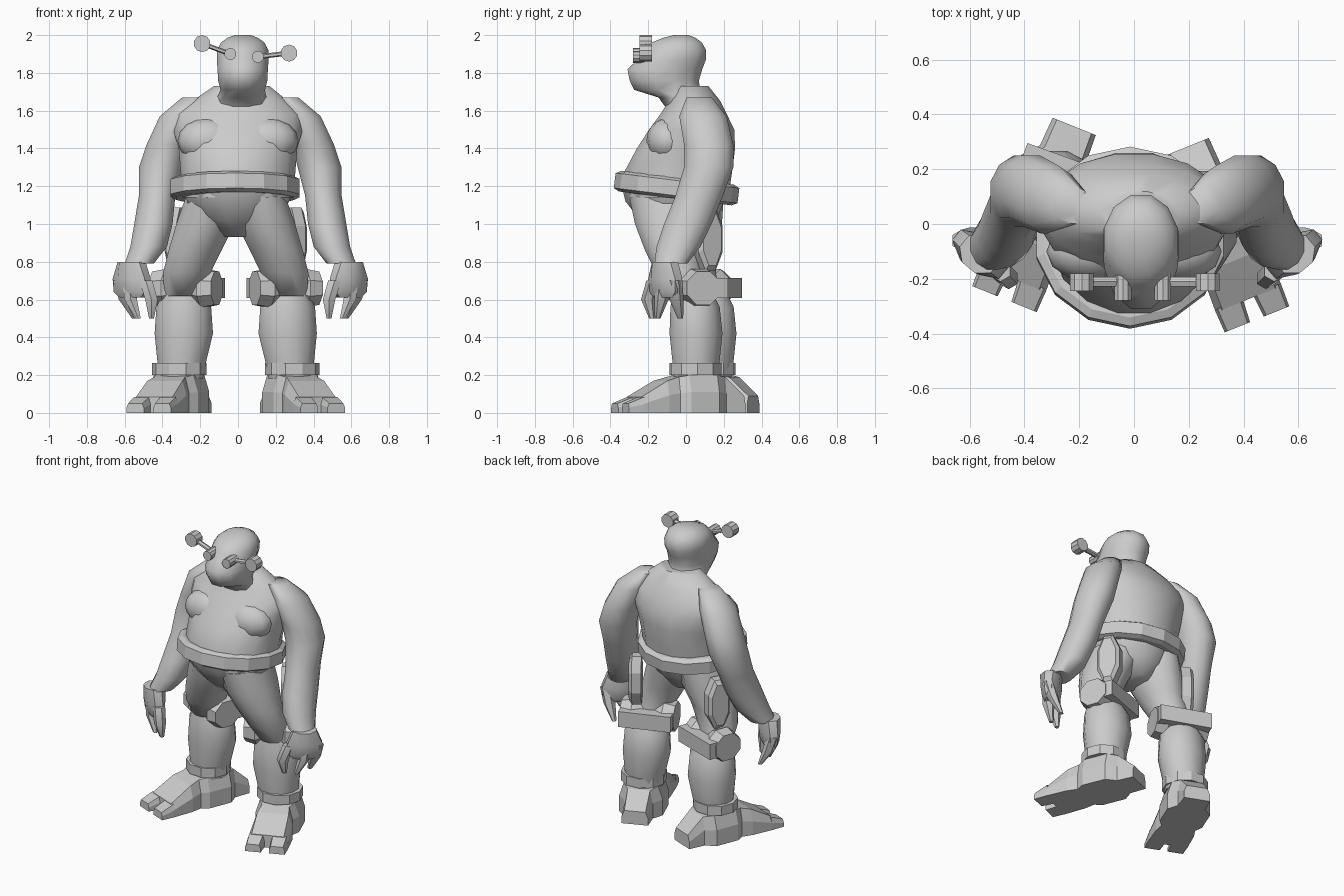
import bpy, bmesh, math
from mathutils import Vector

cube = bpy.data.objects.get("Cube")
if cube:
    bpy.data.objects.remove(cube, do_unlink=True)

GREY = (0.6, 0.6, 0.6, 1)
clay = bpy.data.materials.new("clay_grey")
clay.use_nodes = True
clay.diffuse_color = GREY
clay.node_tree.nodes["Principled BSDF"].inputs["Base Color"].default_value = GREY


def finish(name, bm, place, turn, smooth):
    """Turn a bmesh into an object, keeping edges above the smooth angle sharp."""
    bmesh.ops.recalc_face_normals(bm, faces=bm.faces)
    for f in bm.faces:
        f.smooth = smooth > 0
    for e in bm.edges:
        e.smooth = e.calc_face_angle(math.pi) < math.radians(smooth)
    mesh = bpy.data.meshes.new(name)
    bm.to_mesh(mesh)
    bm.free()
    mesh.materials.append(clay)
    obj = bpy.data.objects.new(name, mesh)
    obj.location = place
    obj.rotation_euler.z = math.radians(turn)
    bpy.context.collection.objects.link(obj)
    return obj


def skin(name, loops, place=(0, 0, 0), turn=0, smooth=0):
    """Bridge equal loops of points and cap both ends."""
    bm = bmesh.new()
    rows = [[bm.verts.new(p) for p in loop] for loop in loops]
    n = len(rows[0])
    for a, b in zip(rows, rows[1:]):
        for i in range(n):
            j = (i + 1) % n
            bm.faces.new((a[i], a[j], b[j], b[i]))
    bm.faces.new(rows[0])
    bm.faces.new(rows[-1])
    return finish(name, bm, place, turn, smooth)


def loft(name, rings, sides=12, axis="z", smooth=0, **kw):
    """Each ring is x, y, z and two radii across the axis."""
    u, v = {"x": (1, 2), "y": (0, 2), "z": (0, 1)}[axis]
    loops = []
    for x, y, z, ru, rv in rings:
        loop = []
        for i in range(sides):
            a = math.tau * (i + 0.5) / sides
            p = Vector((x, y, z))
            p[u] += ru * math.cos(a)
            p[v] += rv * math.sin(a)
            loop.append(p)
        loops.append(loop)
    return skin(name, loops, smooth=smooth, **kw)


def wedge(name, stations, **kw):
    """Foot block: each station is x, y, half width and height."""
    return skin(name, [[(x - w, y, 0), (x + w, y, 0), (x + w, y, h * 0.55), (x + w * 0.8, y, h),
                        (x - w * 0.8, y, h), (x - w, y, h * 0.55)] for x, y, w, h in stations], **kw)


def ball(name, centre, size, smooth=60):
    bm = bmesh.new()
    bmesh.ops.create_uvsphere(bm, u_segments=12, v_segments=8, radius=1)
    bmesh.ops.scale(bm, vec=size, verts=bm.verts)
    return finish(name, bm, centre, 0, smooth)


def side_rings(s, dx, dy, rings):
    return [(s * x + dx, y + dy, z, a, b) for x, y, z, a, b in rings]


# Torso and pelvis
loft("torso", [
    (0, -0.05, 1.14, 0.3, 0.28), (0, -0.04, 1.28, 0.31, 0.29), (0, 0.0, 1.4, 0.32, 0.265),
    (0, 0.03, 1.5, 0.35, 0.23), (0, 0.04, 1.58, 0.35, 0.18), (0.01, 0.045, 1.65, 0.26, 0.14),
    (0.02, 0.03, 1.73, 0.15, 0.09)], sides=16, smooth=50)
loft("pelvis", [
    (0, -0.03, 0.93, 0.08, 0.13), (0, -0.04, 1.02, 0.22, 0.21),
    (0, -0.06, 1.12, 0.28, 0.27), (0, -0.06, 1.2, 0.3, 0.29)], smooth=60)

# Tilted belt
belt = loft("belt", [
    (0, 0, -0.055, 0.32, 0.3), (0, 0, -0.04, 0.35, 0.33),
    (0, 0, 0.04, 0.35, 0.33), (0, 0, 0.055, 0.32, 0.3)], sides=14, place=(-0.015, -0.05, 1.19))
belt.rotation_euler.x = math.radians(-7)

# Head with heavy jaw
loft("head", [
    (0.015, 0.03, 1.6, 0.17, 0.13), (0.02, -0.025, 1.67, 0.135, 0.125),
    (0.025, -0.1, 1.71, 0.122, 0.18), (0.025, -0.115, 1.76, 0.135, 0.19),
    (0.025, -0.112, 1.82, 0.138, 0.205), (0.025, -0.075, 1.87, 0.142, 0.187),
    (0.025, -0.06, 1.92, 0.14, 0.172), (0.025, -0.05, 1.96, 0.12, 0.14),
    (0.025, -0.035, 1.985, 0.085, 0.09), (0.025, -0.025, 2.0, 0.045, 0.04)], smooth=50)

# Goggles and their side stalks
for side, eye, knob in (("right", (-0.04, 1.9), (-0.19, 1.955)), ("left", (0.105, 1.885), (0.27, 1.905))):
    for part, (x, z), r, front in (("lens", eye, 0.032, -0.28), ("knob", knob, 0.045, -0.245)):
        loft(f"{side}_{part}", [(x, front, z, r, r), (x, -0.18, z, r, r)], sides=10, axis="y")
    loft(f"{side}_stalk", [(x, -0.21, z, 0.02, 0.013) for x, z in (eye, knob)], sides=6, axis="x")

for side, s in (("left", 1), ("right", -1)):
    # Chest
    ball(f"{side}_chest", (s * 0.16, -0.1, 1.44), (0.16, 0.11, 0.12))

    # Arm, hanging forward from the shoulder
    dx = 0.012
    loft(f"{side}_arm", side_rings(s, dx, 0, [
        (0.24, 0.07, 1.67, 0.07, 0.07), (0.32, 0.09, 1.57, 0.11, 0.13), (0.385, 0.12, 1.42, 0.115, 0.135),
        (0.42, 0.12, 1.3, 0.12, 0.135), (0.44, 0.07, 1.15, 0.1, 0.13), (0.46, 0.01, 1.0, 0.105, 0.13),
        (0.485, -0.04, 0.88, 0.1, 0.12), (0.535, -0.08, 0.79, 0.08, 0.09)]), smooth=60)

    # Hand, its palm turned towards the thigh
    loft(f"{side}_hand", [
        (0, 0, 0.09, 0.08, 0.07), (0, 0, 0, 0.12, 0.065),
        (0, 0, -0.07, 0.115, 0.055), (0, 0, -0.1, 0.08, 0.04)], sides=8, smooth=50,
        place=(s * 0.575 + dx, -0.11, 0.71), turn=s * 40)
    for digit, root, mid, tip in (
            ("outer_finger", (0.64, -0.06), (0.61, -0.05), (0.56, -0.03)),
            ("middle_finger", (0.59, -0.12), (0.58, -0.13), (0.54, -0.15)),
            ("thumb", (0.5, -0.17), (0.47, -0.2), (0.47, -0.18))):
        loft(f"{side}_{digit}", side_rings(s, dx, 0, [
            (*root, 0.7, 0.04, 0.04), (*mid, 0.6, 0.038, 0.038), (*tip, 0.5, 0.015, 0.015)]),
            sides=6, smooth=50)

    # Leg, the right one set a little further back
    dx, dy = -0.012, -0.037 * s
    loft(f"{side}_thigh", side_rings(s, dx, dy, [
        (0.13, -0.05, 1.14, 0.14, 0.22), (0.16, -0.04, 1.0, 0.16, 0.2), (0.215, -0.03, 0.86, 0.145, 0.155),
        (0.26, 0.0, 0.74, 0.13, 0.125), (0.28, 0.05, 0.62, 0.1, 0.1)]), smooth=60)
    loft(f"{side}_shin", side_rings(s, dx, dy, [
        (0.28, 0.07, 0.66, 0.1, 0.1), (0.275, 0.085, 0.56, 0.15, 0.135), (0.275, 0.09, 0.42, 0.16, 0.145),
        (0.285, 0.09, 0.28, 0.135, 0.13), (0.29, 0.087, 0.18, 0.12, 0.12)]), smooth=60)

    # Knee guard: two flared drums joined by a bar behind
    knee = (s * 0.265 + dx, 0.07 + dy, 0.66)
    for end, e in (("inner", -s), ("outer", s)):
        loft(f"{side}_{end}_knee_drum", [
            (e * 0.02, 0, 0, 0.075, 0.07), (e * 0.1, 0, 0, 0.115, 0.11), (e * 0.175, 0, 0, 0.1, 0.095)],
            sides=8, axis="x", place=knee, turn=s * 20)
    loft(f"{side}_knee_bar", [(e * 0.17, 0.1, 0, 0.055, 0.075) for e in (-1, 1)],
         sides=4, axis="x", place=knee, turn=s * 20)

    # Thigh plate behind the hip
    loft(f"{side}_thigh_plate", [
        (-s * 0.04, 0, 0, 0.08, 0.18), (s * 0.02, 0, 0, 0.08, 0.18), (s * 0.04, 0, 0, 0.06, 0.15)],
        sides=8, axis="x", place=(s * 0.315 + dx, 0.12, 0.92), turn=s * 30)

    # Ankle band and two-toed foot
    ankle = (s * 0.3 + dx, 0.0875 + dy, 0)
    loft(f"{side}_ankle_band", [(0, 0, z, 0.145, 0.14) for z in (0.2, 0.265)],
         sides=10, place=ankle, turn=s * 22)
    wedge(f"{side}_foot", [
        (0, -0.35, 0.13, 0.085), (0, -0.2, 0.125, 0.17), (0, -0.13, 0.11, 0.19), (0, -0.08, 0.14, 0.2),
        (0, 0.08, 0.14, 0.2), (0, 0.14, 0.09, 0.19), (0, 0.25, 0.085, 0.09)],
        place=ankle, turn=s * 22)
    for toe, e in (("inner", -s), ("outer", s)):
        wedge(f"{side}_{toe}_toe", [
            (e * 0.077, -0.43, 0.05, 0.05), (e * 0.075, -0.34, 0.055, 0.085)], place=ankle, turn=s * 22)
